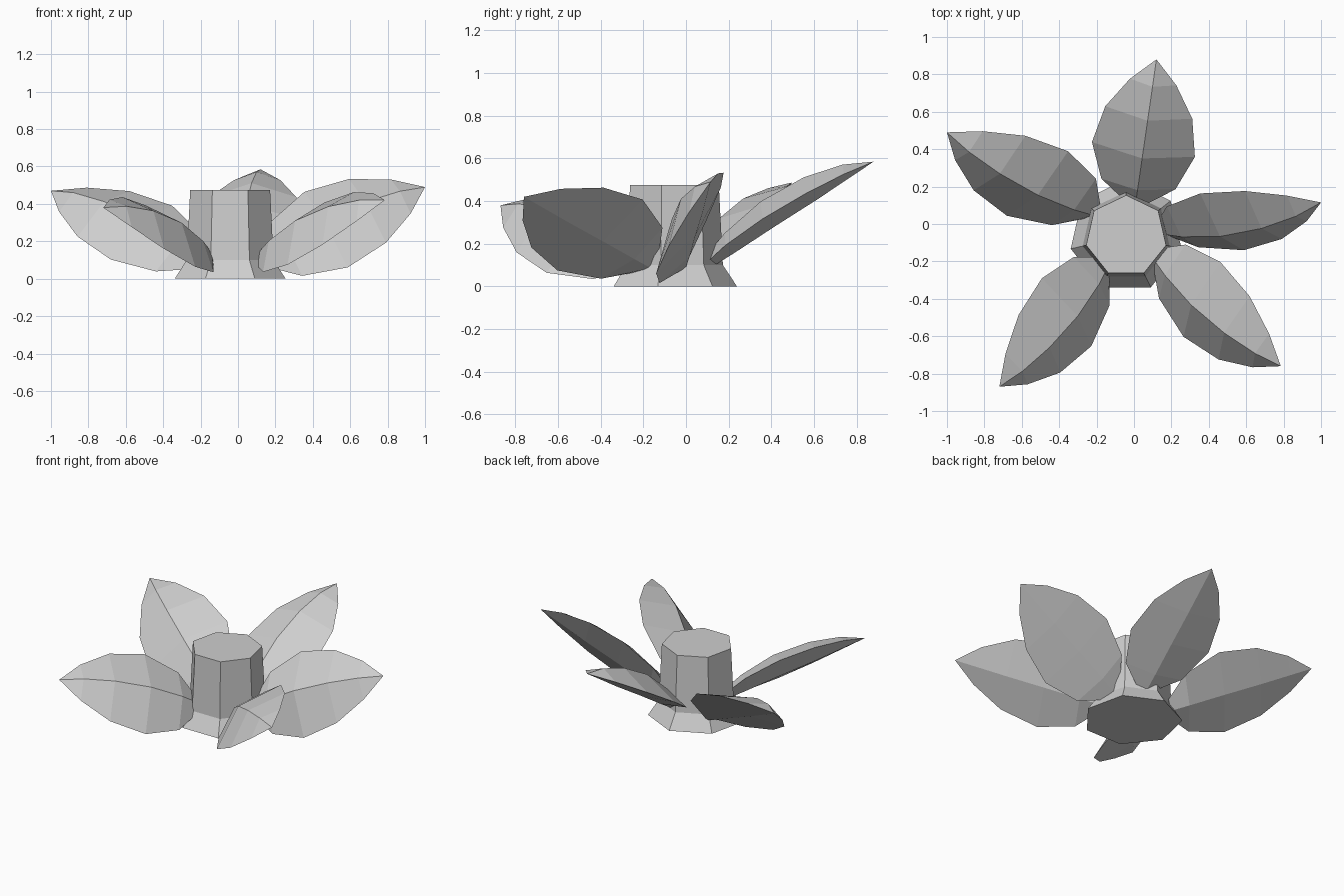
import bpy
import bmesh
from math import cos, sin, tau, pi
from mathutils import Vector

cube = bpy.data.objects.get("Cube")
if cube:
    bpy.data.objects.remove(cube)

# One plain grey for everything
GREY = (0.62, 0.62, 0.62, 1)
grey = bpy.data.materials.new("light_grey")
grey.use_nodes = True
grey.diffuse_color = GREY
shader = grey.node_tree.nodes["Principled BSDF"]
shader.inputs["Base Color"].default_value = GREY
shader.inputs["Roughness"].default_value = 0.8


def loft(name, rings):
    """Skin a list of rings with equal point counts and close both ends."""
    bm = bmesh.new()
    loops = [[bm.verts.new(p) for p in ring] for ring in rings]
    count = len(loops[0])
    for low, high in zip(loops, loops[1:]):
        for i in range(count):
            j = (i + 1) % count
            bm.faces.new((low[i], low[j], high[j], high[i]))
    bm.faces.new(loops[0])
    bm.faces.new(loops[-1])
    bmesh.ops.remove_doubles(bm, verts=bm.verts, dist=0.0005)
    bmesh.ops.recalc_face_normals(bm, faces=bm.faces)
    mesh = bpy.data.meshes.new(name)
    bm.to_mesh(mesh)
    bm.free()
    mesh.materials.append(grey)
    obj = bpy.data.objects.new(name, mesh)
    bpy.context.collection.objects.link(obj)
    return obj


# Seven-sided stem with a flared foot
def stem_ring(radius, z, sides=7):
    angles = [pi / 2 + tau * i / sides for i in range(sides)]
    return [Vector((-0.042 + radius * cos(a), -0.065 + radius * sin(a), z)) for a in angles]


loft("stem", [stem_ring(r, z) for r, z in
              ((0.304, 0), (0.238, 0.1), (0.219, 0.475))])

# Leaf stations: position along the leaf, half width,
# then the heights of the ridge, the side edges and the keel
STATIONS = [
    (0, 0.065, 0.035, 0, -0.03),
    (0.13, 0.2, 0.075, 0.01, -0.028),
    (0.38, 0.278, 0.115, 0.02, -0.02),
    (0.64, 0.235, 0.107, 0.02, -0.015),
    (0.85, 0.125, 0.064, 0.013, -0.006),
    (1, 0, 0, 0, 0),
]


def leaf(name, base, tip, across):
    """Folded leaf with a tall ridge above and a shallow keel below its edges."""
    base, tip = Vector(base), Vector(tip)
    axis = tip - base
    normal = axis.cross(Vector(across)).normalized()
    if normal.z < 0:
        normal.negate()
    side = normal.cross(axis).normalized()
    rings = []
    for t, width, ridge, edge, keel in STATIONS:
        mid = base + axis * t
        rings.append([mid + normal * edge - side * width, mid + normal * ridge,
                      mid + normal * edge + side * width, mid + normal * keel])
    return loft(name, rings)


# Five leaves: base, tip and the direction across each blade
leaf("back_leaf", (0.01, 0.12, 0.125), (0.12, 0.88, 0.585), (0.54, -0.06, 0.01))
leaf("back_right_leaf", (-0.22, 0.07, 0.085), (-1, 0.49, 0.47), (0.34, 0.22, 0.18))
leaf("front_right_leaf", (-0.16, -0.22, 0.11), (-0.72, -0.87, 0.38), (-0.24, 0.37, 0.31))
leaf("front_left_leaf", (0.125, -0.175, 0.108), (0.785, -0.76, 0.42), (0.17, 0.4, 0.31))
leaf("back_left_leaf", (0.15, -0.025, 0.105), (1, 0.115, 0.49), (-0.2, 0.33, 0.45))
